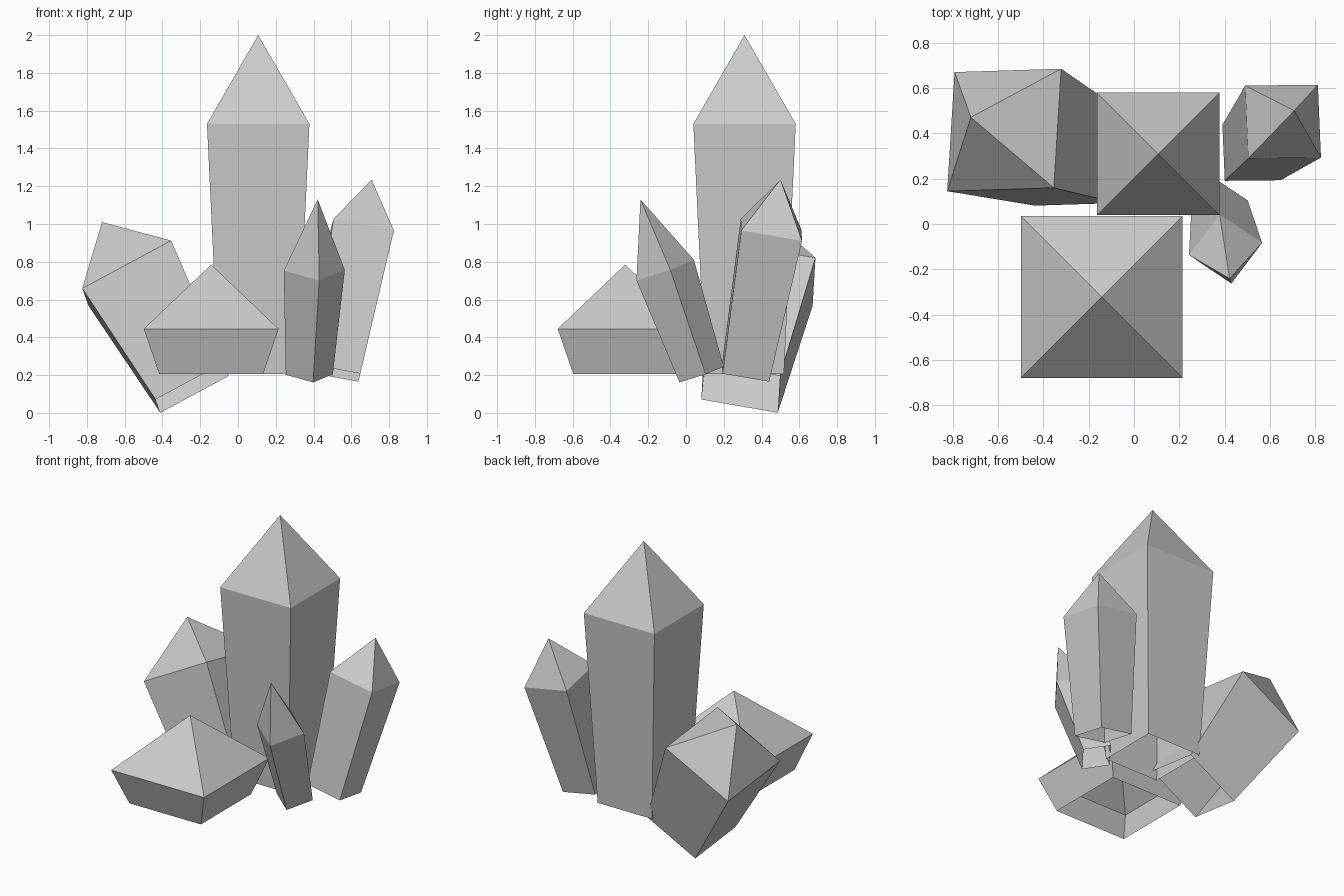
import bpy
from mathutils import Vector

if "Cube" in bpy.data.objects:
    bpy.data.objects.remove(bpy.data.objects["Cube"])

TAPER = 0.77  # base width relative to shoulder width


def crystal(name, apex, shoulder, corner, length):
    """Square crystal: open tapered shaft, pointed tip.
    shoulder = centre of widest ring, corner = one corner of that ring."""
    apex, shoulder, corner = Vector(apex), Vector(shoulder), Vector(corner)
    axis = (apex - shoulder).normalized()
    a = corner - shoulder
    a -= axis * a.dot(axis)
    b = axis.cross(a)
    base = shoulder - axis * length
    spokes = [a, b, -a, -b]
    verts = [base + s * TAPER for s in spokes] + [shoulder + s for s in spokes] + [apex]
    faces = []
    for i in range(4):
        j = (i + 1) % 4
        faces += [(i, j, 4 + j, 4 + i), (4 + i, 4 + j, 8)]
    mesh = bpy.data.meshes.new(name)
    mesh.from_pydata(verts, [], faces)
    mesh.update()
    obj = bpy.data.objects.new(name, mesh)
    bpy.context.collection.objects.link(obj)
    return obj


# Upright crystals
crystal("tall_crystal", (0.107, 0.31, 2.0), (0.107, 0.31, 1.53), (0.378, 0.581, 1.53), 1.325)
crystal("squat_crystal", (-0.142, -0.322, 0.785), (-0.142, -0.322, 0.445), (0.215, 0.035, 0.445), 0.24)

# Leaning crystals
crystal("left_crystal", (-0.72, 0.471, 1.01), (-0.573, 0.415, 0.74), (-0.825, 0.145, 0.66), 0.702)
crystal("right_crystal", (0.707, 0.5, 1.235), (0.658, 0.452, 0.968), (0.825, 0.293, 0.965), 0.783)
crystal("small_crystal", (0.422, -0.241, 1.13), (0.404, -0.11, 0.755), (0.43, -0.262, 0.70), 0.585)
